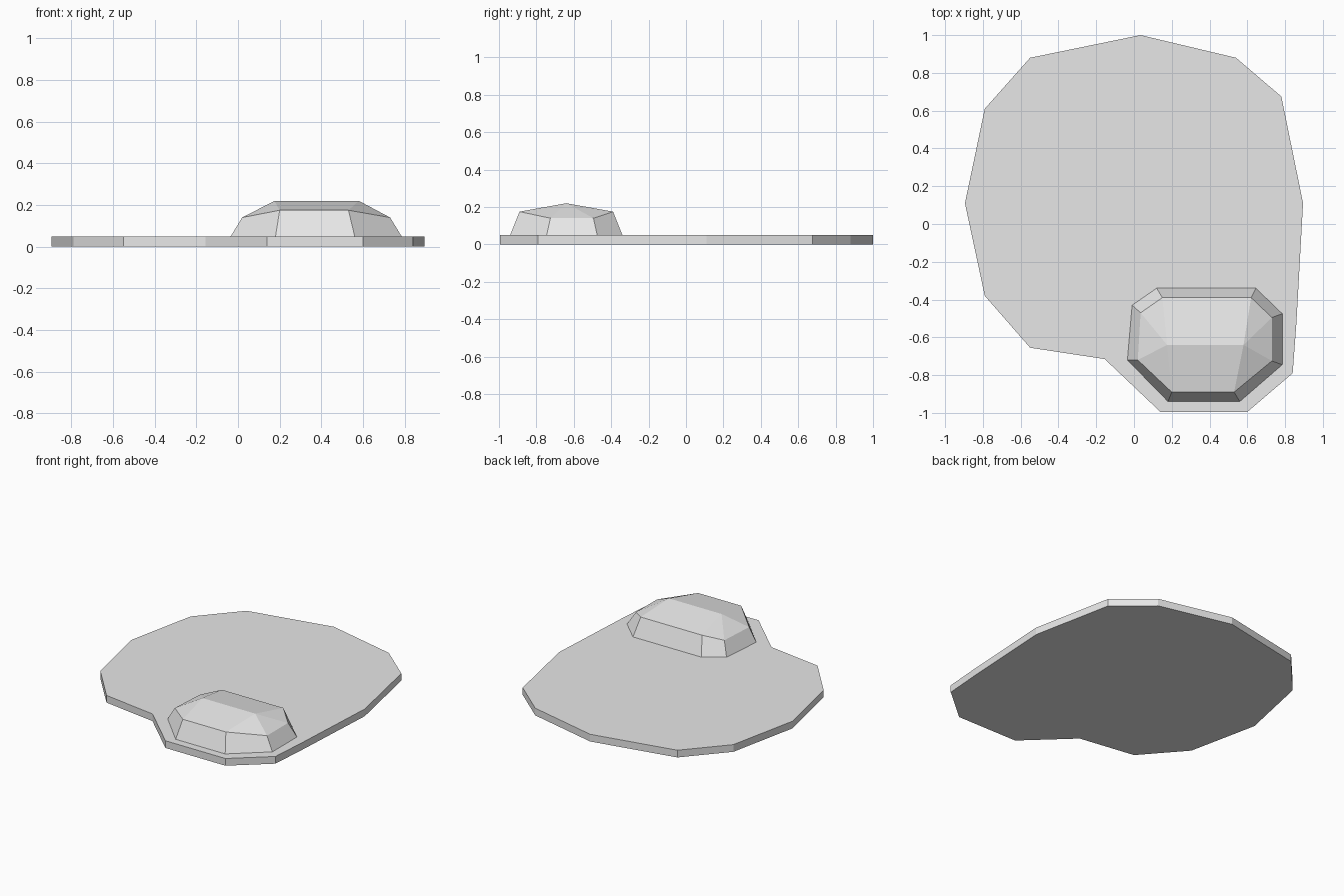
import bpy
import bmesh

cube = bpy.data.objects.get("Cube")
if cube:
    bpy.data.objects.remove(cube, do_unlink=True)

BASE_TOP = 0.05

grey = bpy.data.materials.new("plain grey")
grey.use_nodes = True
colour = (0.8, 0.8, 0.8, 1)
grey.diffuse_color = colour
grey.node_tree.nodes["Principled BSDF"].inputs["Base Color"].default_value = colour


def finish(name, bm):
    """Turn a bmesh into a flat-shaded grey object."""
    bmesh.ops.recalc_face_normals(bm, faces=bm.faces)
    mesh = bpy.data.meshes.new(name)
    bm.to_mesh(mesh)
    bm.free()
    mesh.materials.append(grey)
    obj = bpy.data.objects.new(name, mesh)
    bpy.context.collection.objects.link(obj)
    return obj


def ring(bm, points):
    return [bm.verts.new(p) for p in points]


# Flat slab: outline extruded upward
outline = [(0.035, 1), (-0.55, 0.88), (-0.79, 0.61), (-0.895, 0.11),
           (-0.79, -0.38), (-0.55, -0.655), (-0.155, -0.715), (0.14, -0.995),
           (0.60, -0.995), (0.84, -0.79), (0.86, -0.52), (0.895, 0.11),
           (0.78, 0.675), (0.54, 0.88)]
bm = bmesh.new()
bottom = bm.faces.new(ring(bm, [(x, y, 0) for x, y in outline]))
top = bmesh.ops.extrude_face_region(bm, geom=[bottom], use_keep_orig=True)["geom"]
bmesh.ops.translate(bm, vec=(0, 0, BASE_TOP),
                    verts=[v for v in top if isinstance(v, bmesh.types.BMVert)])
finish("ground_slab", bm)

# Faceted mound: sloping foot, uneven shoulder and a short ridge
foot_outline = [(-0.035, -0.72), (0.18, -0.94), (0.56, -0.94), (0.785, -0.745),
                (0.785, -0.475), (0.645, -0.34), (0.12, -0.34), (-0.01, -0.43)]
shoulder_outline = [(0.02, -0.72), (0.20, -0.89), (0.53, -0.89), (0.73, -0.725),
                    (0.73, -0.495), (0.62, -0.39), (0.15, -0.39), (0.035, -0.47)]
LOW, HIGH = 0.14, 0.175
bm = bmesh.new()
foot = ring(bm, [(x, y, BASE_TOP) for x, y in foot_outline])
# The end corners sit lower than the front and back edges
shoulder = ring(bm, [(x, y, HIGH if 0.1 < x < 0.7 else LOW)
                     for x, y in shoulder_outline])
ridge_right, ridge_left = ring(bm, [(0.175, -0.64, 0.22), (0.58, -0.64, 0.22)])
bm.faces.new(foot)
for i in range(8):
    j = (i + 1) % 8
    bm.faces.new((foot[i], foot[j], shoulder[j], shoulder[i]))
    if i == 1:      # front roof
        bm.faces.new((shoulder[i], shoulder[j], ridge_left, ridge_right))
    elif i == 5:    # back roof
        bm.faces.new((shoulder[i], shoulder[j], ridge_right, ridge_left))
    else:           # fans at both ends
        tip = ridge_left if i in (2, 3, 4) else ridge_right
        bm.faces.new((shoulder[i], shoulder[j], tip))
finish("faceted_mound", bm)
